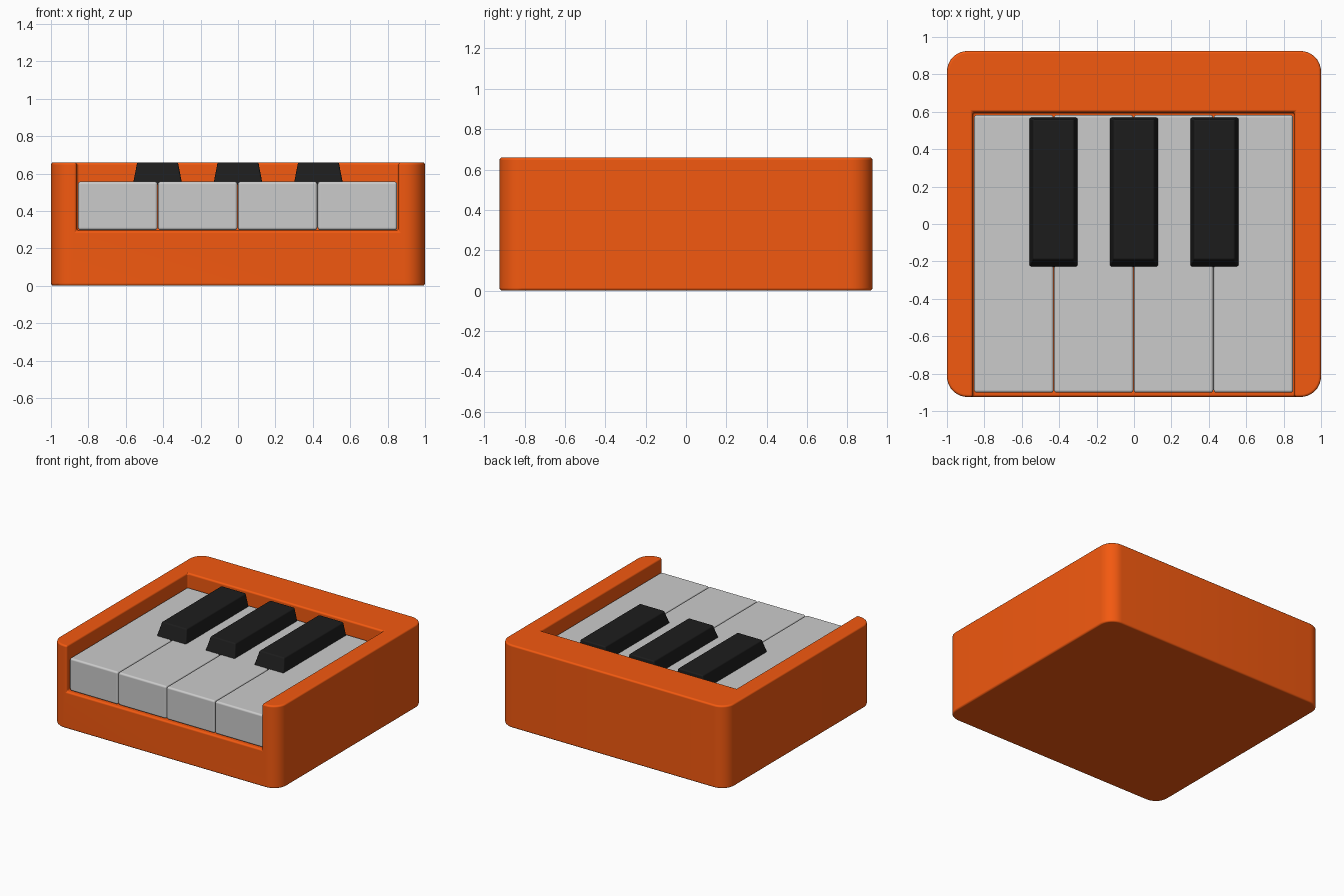
import bpy, bmesh, math

if "Cube" in bpy.data.objects:
    bpy.data.objects.remove(bpy.data.objects["Cube"])


def material(name, rgb):
    m = bpy.data.materials.new(name)
    m.diffuse_color = (*rgb, 1)
    m.use_nodes = True
    m.node_tree.nodes["Principled BSDF"].inputs["Base Color"].default_value = m.diffuse_color
    return m


def finish(bm, name, mat=None):
    bmesh.ops.recalc_face_normals(bm, faces=bm.faces[:])
    me = bpy.data.meshes.new(name)
    bm.to_mesh(me)
    bm.free()
    ob = bpy.data.objects.new(name, me)
    bpy.context.collection.objects.link(ob)
    if mat:
        me.materials.append(mat)
    for p in me.polygons:
        p.use_smooth = True
    return ob


def bevel(ob, width, segments=3):
    b = ob.modifiers.new("edge_rounding", 'BEVEL')
    b.width = width
    b.segments = segments
    b.limit_method = 'ANGLE'
    b.angle_limit = math.radians(40)
    b.harden_normals = True


def prism(bottom, top, z0, z1):
    """Solid between two outlines with the same number of points."""
    bm = bmesh.new()
    lo = [bm.verts.new((x, y, z0)) for x, y in bottom]
    hi = [bm.verts.new((x, y, z1)) for x, y in top]
    bm.faces.new(lo)
    bm.faces.new(hi)
    n = len(lo)
    for i in range(n):
        j = (i + 1) % n
        bm.faces.new((lo[i], lo[j], hi[j], hi[i]))
    return bm


def rect(x0, x1, y0, y1):
    return [(x0, y0), (x1, y0), (x1, y1), (x0, y1)]


def rounded_rect(hx, hy, r, steps=8):
    pts = []
    for k, (sx, sy) in enumerate([(1, 1), (-1, 1), (-1, -1), (1, -1)]):
        for i in range(steps + 1):
            a = math.pi / 2 * (k + i / steps)
            pts.append((sx * (hx - r) + r * math.cos(a),
                        sy * (hy - r) + r * math.sin(a)))
    return pts


orange = material("orange", (0.9, 0.1, 0.005))
black = material("black", (0.012, 0.012, 0.012))

# Case: rounded block with an open-fronted tray for the keys
outline = rounded_rect(1.0, 0.925, 0.11)
case = finish(prism(outline, outline, 0, 0.66), "case", orange)
tray = rect(-0.862, 0.858, -1.2, 0.597)
cutter = finish(prism(tray, tray, 0.295, 1.0), "tray_cutter")
cutter.hide_render = True
cutter.hide_viewport = True
cut = case.modifiers.new("tray", 'BOOLEAN')
cut.operation = 'DIFFERENCE'
cut.solver = 'EXACT'
cut.object = cutter
bevel(case, 0.014)

# White keys
pitch, left = 0.427, -0.856
for i in range(4):
    x = left + i * pitch
    r = rect(x + 0.001, x + pitch - 0.001, -0.902, 0.583)
    bevel(finish(prism(r, r, 0.297, 0.557), f"white_key_{i + 1}"), 0.015)

# Black keys: tapered at the sides and front
for i in range(3):
    x = (i - 1) * 0.43
    low = rect(x - 0.132, x + 0.132, -0.233, 0.57)
    high = rect(x - 0.109, x + 0.109, -0.19, 0.56)
    bevel(finish(prism(low, high, 0.54, 0.66), f"black_key_{i + 1}", black), 0.01)
